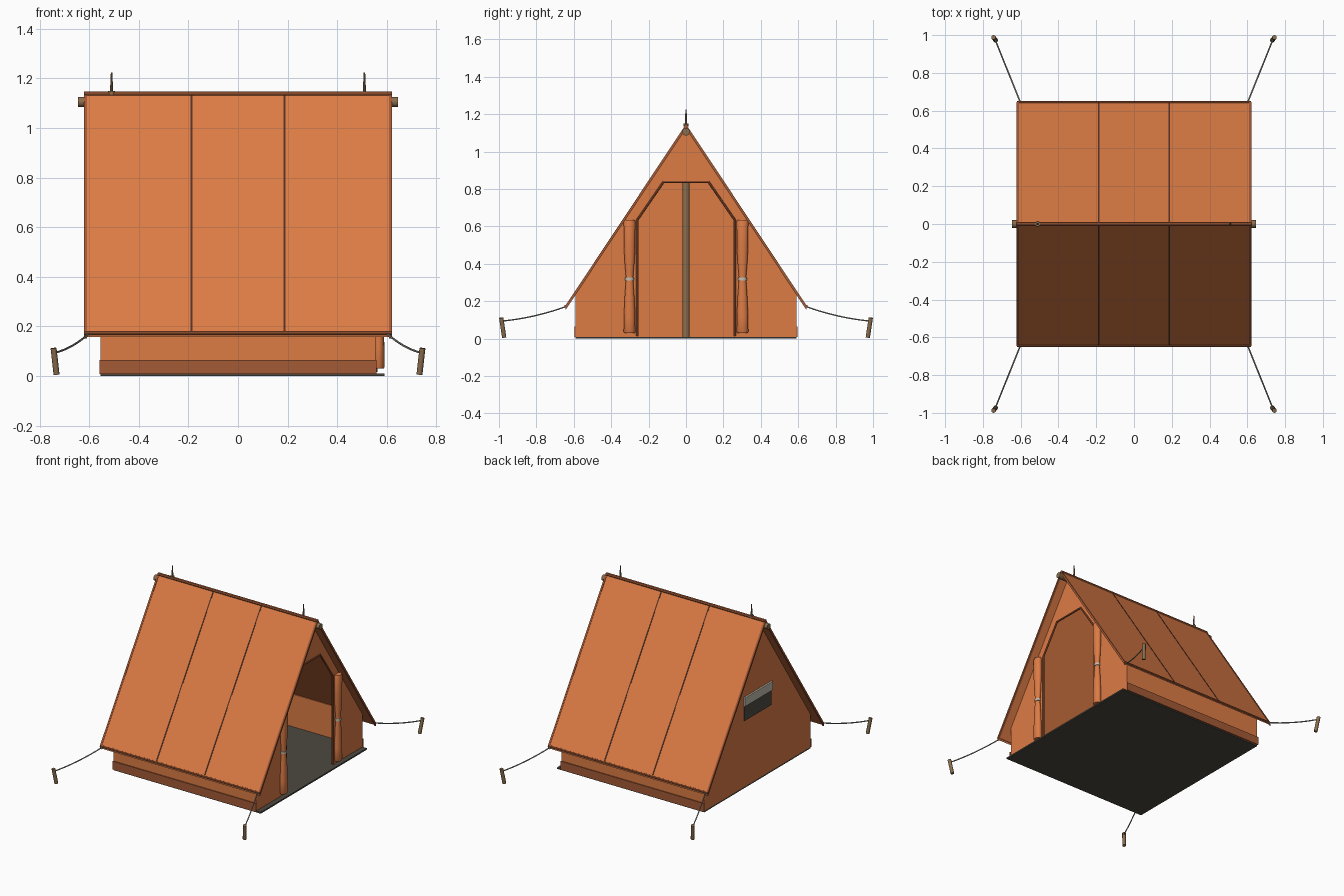
import bpy, bmesh, math
from mathutils import Vector

if "Cube" in bpy.data.objects:
    bpy.data.objects.remove(bpy.data.objects["Cube"])


def mat(name, rgb):
    m = bpy.data.materials.new(name)
    m.diffuse_color = (*rgb, 1)
    m.use_nodes = True
    m.node_tree.nodes["Principled BSDF"].inputs["Base Color"].default_value = m.diffuse_color
    return m


CANVAS = mat("orange canvas", (0.72, 0.2, 0.06))
TRIM = mat("dark orange trim", (0.37, 0.1, 0.035))
SEAM = mat("brown seam", (0.09, 0.03, 0.018))
WOOD = mat("wood", (0.26, 0.155, 0.075))
FLOOR = mat("groundsheet", (0.075, 0.066, 0.053))
MESH = mat("window mesh", (0.08, 0.07, 0.06))
CREAM = mat("cream cloth", (0.55, 0.51, 0.42))
ROPE = mat("grey rope", (0.3, 0.3, 0.27))

EAVE_Y, EAVE_Z, RIDGE_Z = 0.645, 0.172, 1.143
SLOPE = (RIDGE_Z - EAVE_Z) / EAVE_Y
BODY_X, BODY_Y = 0.555, 0.59


def finish(name, bm, material, smooth=False):
    bmesh.ops.recalc_face_normals(bm, faces=bm.faces[:])
    me = bpy.data.meshes.new(name)
    bm.to_mesh(me)
    bm.free()
    me.materials.append(material)
    ob = bpy.data.objects.new(name, me)
    bpy.context.collection.objects.link(ob)
    if smooth:
        bpy.ops.object.select_all(action='DESELECT')
        ob.select_set(True)
        bpy.context.view_layer.objects.active = ob
        bpy.ops.object.shade_smooth_by_angle(angle=math.radians(40))
    return ob


def prism(name, yz, x0, x1, material):
    """Extrude an outline in the y-z plane from x0 to x1."""
    bm = bmesh.new()
    face = bm.faces.new([bm.verts.new((x0, y, z)) for y, z in yz])
    res = bmesh.ops.extrude_face_region(bm, geom=[face])
    moved = [g for g in res["geom"] if isinstance(g, bmesh.types.BMVert)]
    bmesh.ops.translate(bm, verts=moved, vec=(x1 - x0, 0, 0))
    return finish(name, bm, material)


def box(name, lo, hi, material):
    (x0, y0, z0), (x1, y1, z1) = lo, hi
    return prism(name, [(y0, z0), (y1, z0), (y1, z1), (y0, z1)], x0, x1, material)


def tube(name, pts, radii, material, sides=12, flat=1.0):
    """Sweep a ring along points; flat squashes the ring along one axis."""
    pts = [Vector(p) for p in pts]
    if not isinstance(radii, (list, tuple)):
        radii = [radii] * len(pts)
    bm = bmesh.new()
    rings = []
    for i, p in enumerate(pts):
        d = (pts[min(i + 1, len(pts) - 1)] - pts[max(i - 1, 0)]).normalized()
        ref = Vector((1, 0, 0)) if abs(d.x) < 0.8 else Vector((0, 0, 1))
        u = (ref - d * ref.dot(d)).normalized()
        v = d.cross(u)
        rings.append([bm.verts.new(p + radii[i] * (u * math.cos(a) * flat + v * math.sin(a)))
                      for a in (2 * math.pi * k / sides for k in range(sides))])
    for a, b in zip(rings, rings[1:]):
        for k in range(sides):
            n = (k + 1) % sides
            bm.faces.new((a[k], a[n], b[n], b[k]))
    bm.faces.new(rings[0])
    bm.faces.new(rings[-1])
    return finish(name, bm, material, True)


def roof_strip(name, x0, x1, top, bottom, material):
    """Inverted V shell following the roof, offset vertically."""
    yz = [(-EAVE_Y, EAVE_Z + top), (0, RIDGE_Z + top), (EAVE_Y, EAVE_Z + top),
          (EAVE_Y, EAVE_Z + bottom), (0, RIDGE_Z + bottom), (-EAVE_Y, EAVE_Z + bottom)]
    return prism(name, yz, x0, x1, material)


# Roof with seams, side hems, eave hems and ridge cap
roof_strip("roof", -0.615, 0.615, 0, -0.014, CANVAS)
for sx in (-1, 1):
    roof_strip("roof_seam", sx * 0.187 - 0.004, sx * 0.187 + 0.004, 0.003, -0.001, SEAM)
    roof_strip("roof_side_hem", sx * 0.616 - 0.006, sx * 0.616 + 0.006, 0.004, -0.02, TRIM)
    tube("eave_hem", [(-0.62, sx * 0.643, 0.173), (0.62, sx * 0.643, 0.173)], 0.008, TRIM, 8)
tube("ridge_cap", [(-0.62, 0, 1.137), (0.62, 0, 1.137)], 0.011, TRIM, 8)

# Groundsheet
box("groundsheet", (-BODY_X, -BODY_Y, 0), (0.59, BODY_Y, 0.01), FLOOR)

# Low side walls with mud skirts
wall_top = RIDGE_Z - 0.016 - SLOPE * BODY_Y
for sy in (-1, 1):
    box("side_wall", (-BODY_X, sy * BODY_Y, 0.005), (BODY_X, sy * (BODY_Y - 0.006), wall_top), CANVAS)
    box("mud_skirt", (-BODY_X - 0.003, sy * (BODY_Y + 0.007), 0.008),
        (BODY_X + 0.003, sy * BODY_Y, 0.065), TRIM)

# Back gable wall
gable = [(BODY_Y, 0.005), (BODY_Y, wall_top), (0, RIDGE_Z - 0.016),
         (-BODY_Y, wall_top), (-BODY_Y, 0.005)]
prism("back_wall", gable, -BODY_X, -BODY_X + 0.006, CANVAS)

# Front gable wall with the open doorway
door = [(-0.26, 0.005), (-0.26, 0.635), (-0.12, 0.838), (0.12, 0.838), (0.26, 0.635), (0.26, 0.005)]
prism("door_wall", gable + door, BODY_X - 0.006, BODY_X, CANVAS)
tube("door_binding", [(BODY_X, y, max(z, 0.015)) for y, z in door], 0.007, TRIM, 8)

# Gathered door curtains with ties
for sy in (-1, 1):
    prof = [(0.03, 0.027), (0.036, 0.031), (0.12, 0.03), (0.22, 0.026), (0.29, 0.021), (0.32, 0.019),
            (0.35, 0.021), (0.42, 0.027), (0.5, 0.03), (0.625, 0.031), (0.635, 0.027)]
    tube("door_curtain", [(0.568, sy * 0.302, z) for z, r in prof], [r for z, r in prof],
         CANVAS, 16, 0.75)
    tube("curtain_tie", [(0.568, sy * 0.302, 0.312), (0.568, sy * 0.302, 0.328)], 0.023, CREAM, 16, 0.8)

# Back window with its rolled cover
box("window_mesh", (-BODY_X - 0.005, -0.15, 0.475), (-BODY_X, 0.15, 0.6), MESH)
prism("window_cover", [(-0.155, 0.58), (0.155, 0.58), (0.155, 0.64), (-0.155, 0.64)],
      -BODY_X - 0.012, -BODY_X, CREAM)

# Poles and spikes
tube("ridge_pole", [(-0.645, 0, 1.105), (0.645, 0, 1.105)], 0.02, WOOD, 16)
tube("back_pole", [(-0.51, 0, 0.01), (-0.51, 0, 1.1)], 0.02, WOOD, 16)
for x in (-0.51, 0.51):
    tube("pole_spike", [(x, 0, 1.1), (x, 0, 1.16), (x, 0, 1.225)], [0.007, 0.006, 0.003], WOOD, 8)
tube("spike_collar", [(-0.51, 0, 1.135), (-0.51, 0, 1.15)], 0.014, WOOD, 12)

# Guy ropes and pegs at the four corners
for sx in (-1, 1):
    for sy in (-1, 1):
        a = Vector((sx * 0.6, sy * 0.64, 0.172))
        b = Vector((sx * 0.738, sy * 0.983, 0.094))
        pts = []
        for i in range(9):
            t = i / 8
            p = a.lerp(b, t)
            p.z -= 0.045 * t * (1 - t)
            pts.append(p)
        tube("guy_rope", pts, 0.004, ROPE, 6)
        tube("peg", [(sx * 0.732, sy * 0.972, 0.006), (sx * 0.744, sy * 0.988, 0.112)], 0.012, WOOD, 10)
